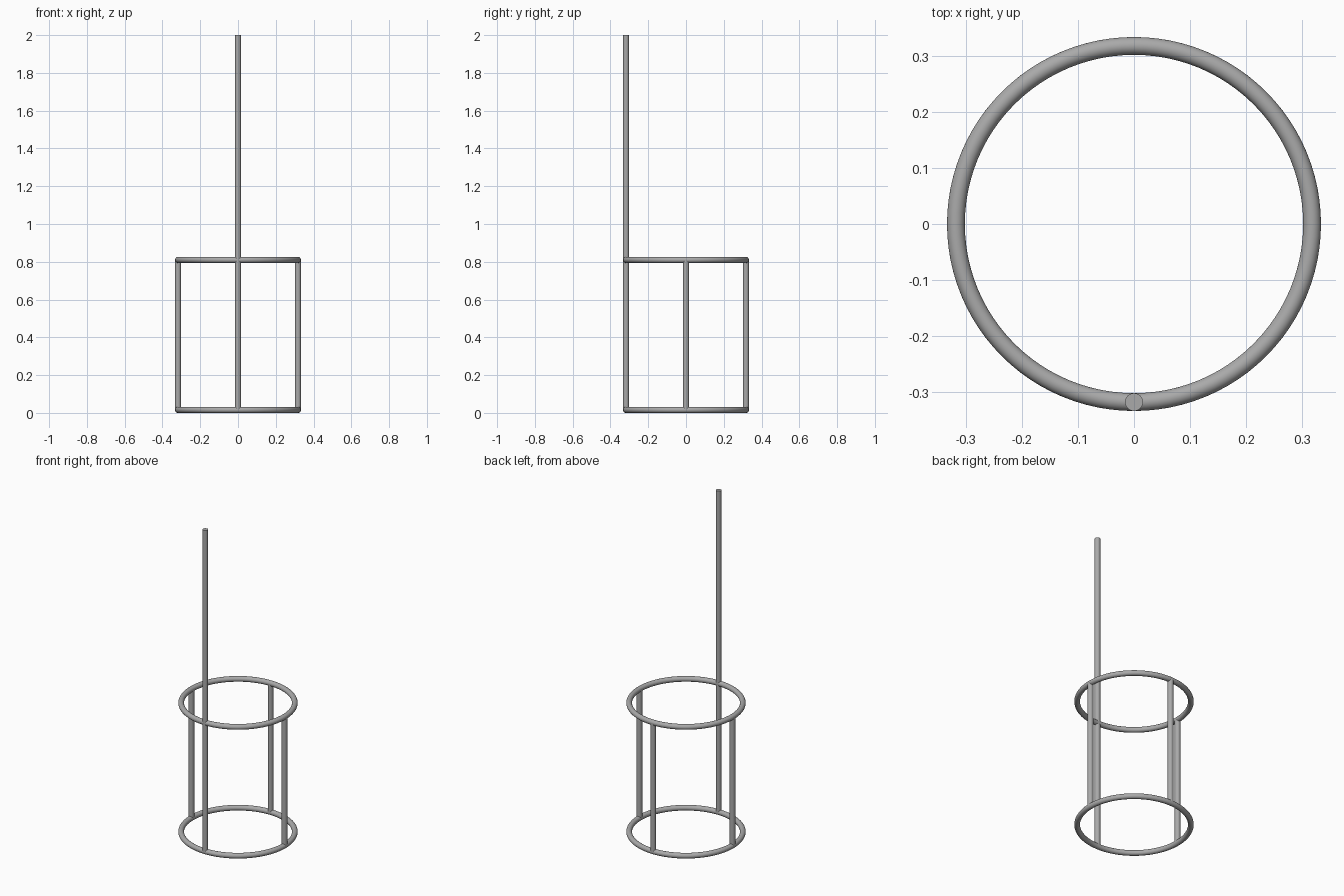
import bpy
import math

cube = bpy.data.objects.get("Cube")
if cube:
    bpy.data.objects.remove(cube, do_unlink=True)

RING = 0.3175   # radius of the hoops
TUBE = 0.0159   # radius of the bar stock
LOW = TUBE      # centre height of the lower hoop
HIGH = LOW + 0.794

steel = bpy.data.materials.new("grey_steel")
steel.use_nodes = True
colour = (0.4, 0.4, 0.4, 1)
steel.diffuse_color = colour
steel.node_tree.nodes["Principled BSDF"].inputs["Base Color"].default_value = colour


def finish(name):
    obj = bpy.context.object
    obj.name = name
    obj.data.materials.append(steel)
    bpy.ops.object.shade_smooth_by_angle(angle=math.radians(40))


def hoop(name, z):
    bpy.ops.mesh.primitive_torus_add(
        location=(0, 0, z), major_radius=RING, minor_radius=TUBE,
        major_segments=96, minor_segments=24)
    finish(name)


def rod(name, angle, top):
    x, y = RING * math.cos(angle), RING * math.sin(angle)
    bpy.ops.mesh.primitive_cylinder_add(
        vertices=32, radius=TUBE, depth=top - LOW,
        location=(x, y, (top + LOW) / 2))
    finish(name)


# Hoops
hoop("lower_hoop", LOW)
hoop("upper_hoop", HIGH)

# Uprights, with the front one carried up as a handle
for i, name in enumerate(("left_upright", "back_upright", "right_upright")):
    rod(name, i * math.pi / 2, HIGH)
rod("front_handle_rod", -math.pi / 2, 2.0)
